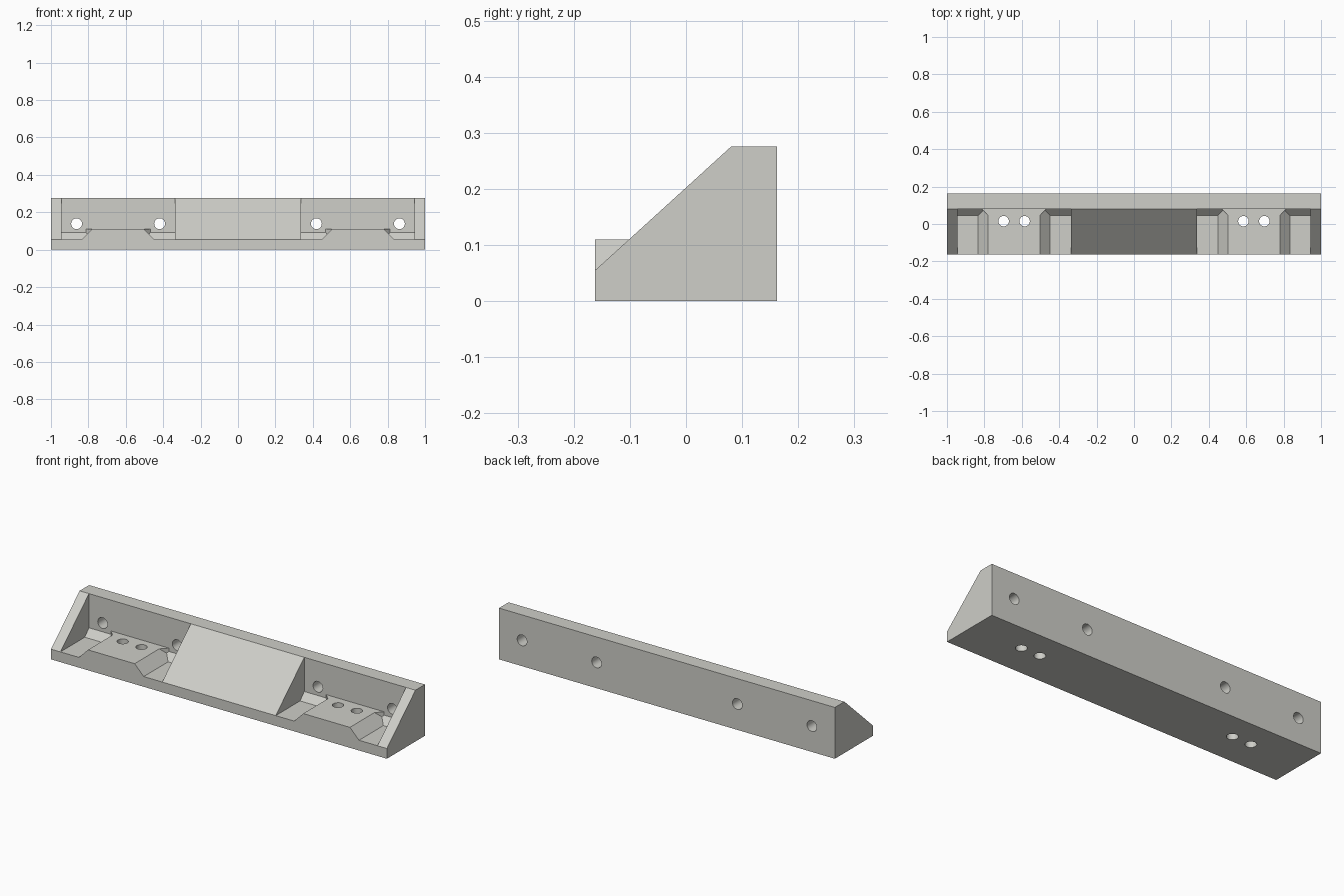
import bpy, math
from mathutils import Matrix, Vector

if "Cube" in bpy.data.objects:
    bpy.data.objects.remove(bpy.data.objects["Cube"])

grey = bpy.data.materials.new("warm light grey")
grey.diffuse_color = (0.62, 0.62, 0.58, 1)
grey.use_nodes = True
grey.node_tree.nodes["Principled BSDF"].inputs["Base Color"].default_value = grey.diffuse_color


def prism(name, profile, lo, hi, axis, shift=0.0):
    """Extrude a closed 2D profile along an axis: x uses (y,z), y uses (x,z), z uses (x,y)."""
    def place(a, b, t):
        p = {"x": (t, a, b), "y": (a, t, b), "z": (a, b, t)}[axis]
        return (p[0] + shift, p[1], p[2])
    n = len(profile)
    verts = [place(a, b, t) for t in (lo, hi) for a, b in profile]
    faces = [tuple(range(n))[::-1], tuple(range(n, 2 * n))]
    faces += [(i, (i + 1) % n, n + (i + 1) % n, n + i) for i in range(n)]
    me = bpy.data.meshes.new(name)
    me.from_pydata(verts, [], faces)
    ob = bpy.data.objects.new(name, me)
    bpy.context.collection.objects.link(ob)
    # consistent outward normals
    area = sum(profile[i][0] * profile[(i + 1) % n][1] - profile[(i + 1) % n][0] * profile[i][1]
               for i in range(n))
    if (area < 0) != (axis == "y"):
        me.flip_normals()
    me.materials.append(grey)
    return ob


def circle(cx, cy, r, n=32):
    return [(cx + r * math.cos(2 * math.pi * i / n), cy + r * math.sin(2 * math.pi * i / n))
            for i in range(n)]


def combine(target, tool, operation):
    """Apply an exact boolean and remove the helper."""
    tool.hide_render = True
    mod = target.modifiers.new("boolean", "BOOLEAN")
    mod.operation, mod.object, mod.solver = operation, tool, "EXACT"
    bpy.context.view_layer.objects.active = target
    bpy.ops.object.modifier_apply(modifier=mod.name)
    bpy.data.objects.remove(tool)


# Long wedge-shaped bracket
FRONT, BACK, WALL = -0.162, 0.162, 0.081
bracket = prism("bracket", [(FRONT, 0), (BACK, 0), (BACK, 0.276), (WALL, 0.276), (FRONT, 0.055)],
                -1, 1, "x")

CENTRE = 0.641
for c in (-CENTRE, CENTRE):
    # Pocket with a chamfer along the back of its floor
    combine(bracket, prism("pocket", [(-0.3, 0.055), (0.045, 0.055), (WALL, 0.092),
                                      (WALL, 0.4), (-0.3, 0.4)], -0.303, 0.303, "x", c), "DIFFERENCE")
    # Raised pad with sloped sides, flared where it meets the wall
    pad = prism("pad", [(-0.193, 0.03), (0.193, 0.03), (0.193, 0.055), (0.139, 0.11),
                        (-0.139, 0.11), (-0.193, 0.055)], FRONT, 0.1, "y", c)
    flare = prism("flare", [(-0.139, 0), (0.139, 0), (0.139, 0.047), (0.173, WALL), (0.173, 0.1),
                            (-0.173, 0.1), (-0.173, WALL), (-0.139, 0.047)], 0.03, 0.11, "z", c)
    combine(pad, flare, "UNION")
    combine(bracket, pad, "UNION")
    # Two holes through the pad and two through the back wall
    for s in (-1, 1):
        combine(bracket, prism("floor_hole", circle(s * 0.056, 0.015, 0.028), -0.1, 0.2, "z", c),
                "DIFFERENCE")
        combine(bracket, prism("wall_hole", circle(s * 0.222, 0.139, 0.029), 0.0, 0.3, "y", c),
                "DIFFERENCE")

# Round hole walls smooth, all other edges crisp
bpy.ops.object.select_all(action="DESELECT")
bracket.select_set(True)
bpy.context.view_layer.objects.active = bracket
bpy.ops.object.shade_smooth_by_angle(angle=math.radians(25))
